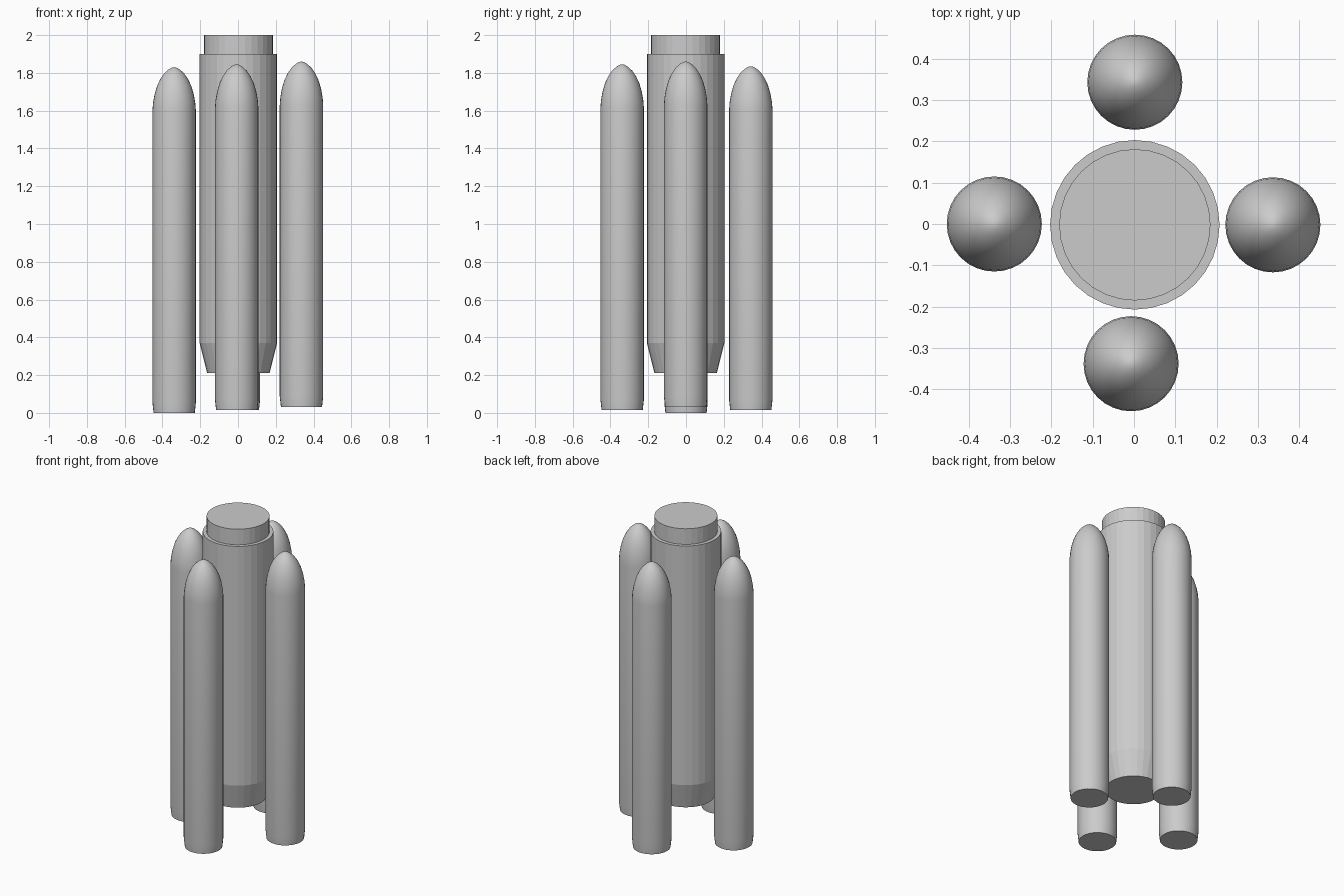
import bpy, bmesh
from math import cos, sin, tau, radians

if "Cube" in bpy.data.objects:
    bpy.data.objects.remove(bpy.data.objects["Cube"])


def lathe(name, profile, loc, sides=32, angle=25):
    """Closed solid of revolution from (radius, z) points, bottom to top."""
    bm = bmesh.new()
    rings = []
    for r, z in profile:
        if r == 0:
            rings.append([bm.verts.new((0, 0, z))])
        else:
            rings.append([bm.verts.new((r * cos(tau * i / sides), r * sin(tau * i / sides), z))
                          for i in range(sides)])
    for a, b in zip(rings, rings[1:]):
        for i in range(sides):
            j = (i + 1) % sides
            if len(b) == 1:
                bm.faces.new((a[i], a[j], b[0]))
            else:
                bm.faces.new((a[i], a[j], b[j], b[i]))
    bm.faces.new(rings[0][::-1])
    if len(rings[-1]) > 1:
        bm.faces.new(rings[-1])
    mesh = bpy.data.meshes.new(name)
    bm.to_mesh(mesh)
    bm.free()
    obj = bpy.data.objects.new(name, mesh)
    obj.location = loc
    bpy.context.collection.objects.link(obj)
    bpy.ops.object.select_all(action='DESELECT')
    bpy.context.view_layer.objects.active = obj
    obj.select_set(True)
    bpy.ops.object.shade_smooth_by_angle(angle=radians(angle))
    return obj


# Central core: tapered tail, long tank, stepped collar on top
lathe("core_stage", [(0.165, 0.21), (0.205, 0.37), (0.205, 1.90),
                     (0.183, 1.90), (0.183, 2.0)], (0.002, -0.002, 0), angle=10)

# Four side boosters: (x, y, base height, nose tip height)
boosters = {
    "left_booster": (-0.338, 0.0, 0.0, 1.83),
    "right_booster": (0.336, -0.002, 0.032, 1.86),
    "front_booster": (-0.007, -0.338, 0.015, 1.845),
    "back_booster": (0.002, 0.343, 0.015, 1.835),
}
R = 0.115
# Rounded nose as (radius, distance below tip)
nose = [(R, 0.23), (0.112, 0.19), (0.104, 0.145), (0.091, 0.10),
        (0.073, 0.062), (0.053, 0.033), (0.030, 0.012), (0.012, 0.002), (0, 0)]
for name, (x, y, base, tip) in boosters.items():
    profile = [(0.109, base), (R, base + 0.055)]
    profile += [(r, tip - d) for r, d in nose]
    lathe(name, profile, (x, y, 0))
